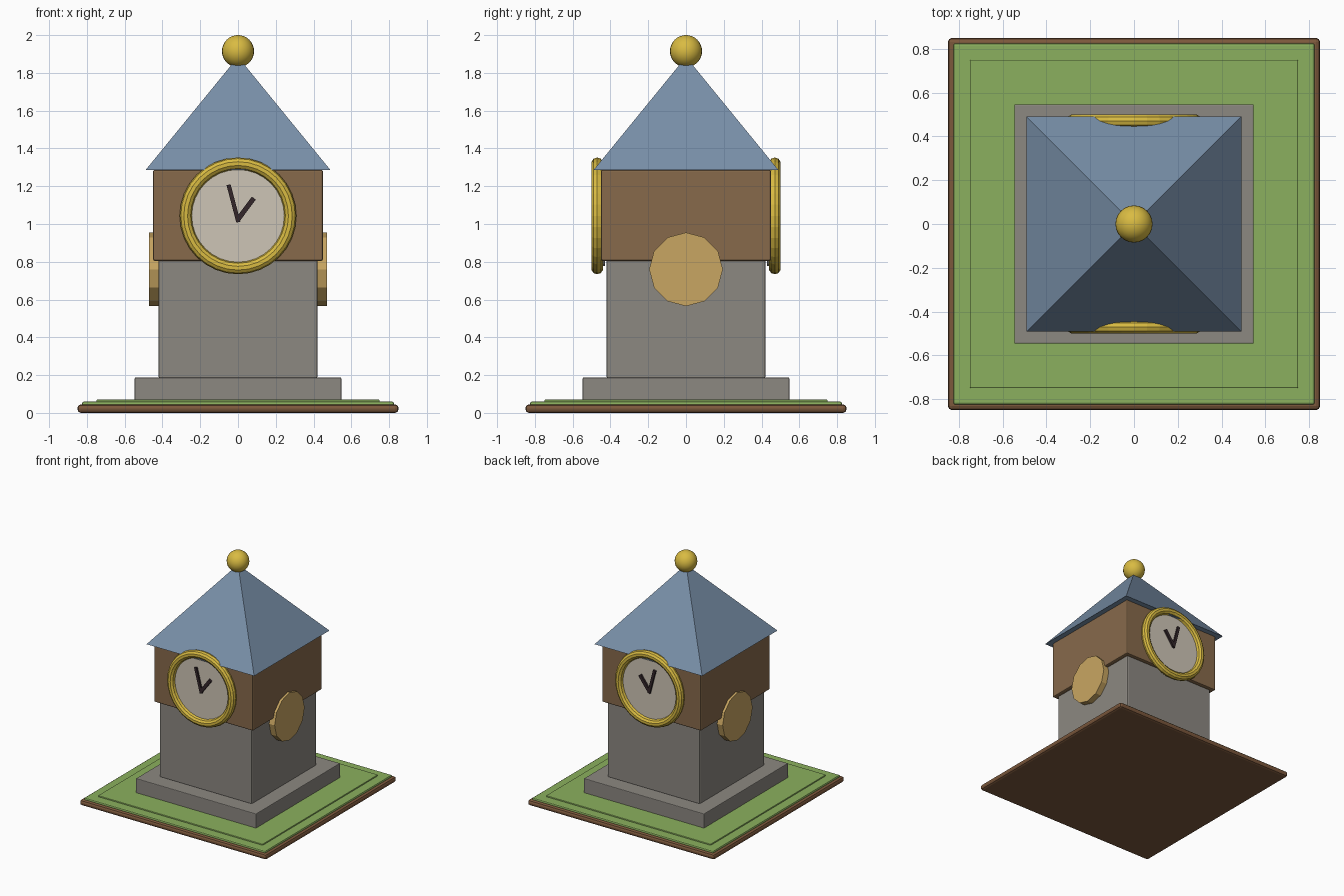
import bpy
from math import pi, atan2, hypot
from mathutils import Matrix, Vector

cube = bpy.data.objects.get("Cube")
if cube:
    bpy.data.objects.remove(cube, do_unlink=True)


def material(name, hex_code):
    """Flat material from an sRGB hex code, stored as linear values."""
    channels = [int(hex_code[i:i + 2], 16) / 255 for i in (0, 2, 4)]
    color = [c / 12.92 if c < 0.04 else ((c + 0.055) / 1.055) ** 2.4 for c in channels] + [1]
    mat = bpy.data.materials.new(name)
    mat.use_nodes = True
    mat.diffuse_color = color
    mat.node_tree.nodes["Principled BSDF"].inputs["Base Color"].default_value = color
    return mat


earth = material("earth brown", "7C583C")
grass = material("grass green", "8BB05E")
stone = material("stone grey", "8C8881")
timber = material("timber brown", "876A4B")
slate = material("slate blue", "788FA8")
gold = material("gold", "D9BB42")
cream = material("dial cream", "CEC5B6")
dark = material("hand dark", "33262A")
tan = material("light wood", "C9A662")


def finish(name, mat):
    obj = bpy.context.object
    obj.name = obj.data.name = name
    obj.data.materials.append(mat)
    return obj


def block(name, mat, half, bottom, top, bevel):
    """Square block centred on the vertical axis, with softened edges."""
    bpy.ops.mesh.primitive_cube_add(size=1)
    obj = finish(name, mat)
    size = (2 * half, 2 * half, top - bottom)
    obj.data.transform(Matrix.Translation((0, 0, (bottom + top) / 2)) @ Matrix.Diagonal((*size, 1)))
    mod = obj.modifiers.new("soft edges", "BEVEL")
    mod.width = bevel
    mod.segments = 2
    return obj


def hand(name, start, end, width, side):
    """Clock hand between two (x, z) points on the dial."""
    dx, dz = end[0] - start[0], end[1] - start[1]
    bpy.ops.mesh.primitive_cube_add(size=1)
    obj = finish(name, dark)
    obj.data.transform(Matrix.Diagonal((width, 0.015, hypot(dx, dz), 1)))
    obj.rotation_euler.y = atan2(dx, dz)
    obj.location = ((start[0] + end[0]) / 2, side * 0.478, (start[1] + end[1]) / 2)


# Ground layers
block("ground_slab", earth, 0.85, 0, 0.045, 0.018)
block("lawn", grass, 0.825, 0.03, 0.06, 0.009)
block("raised_lawn", grass, 0.75, 0.04, 0.07, 0.005)

# Tower body
block("plinth", stone, 0.547, 0.06, 0.187, 0.005)
block("tower", stone, 0.42, 0.18, 0.82, 0.01)
block("clock_storey", timber, 0.45, 0.805, 1.287, 0.01)

# Pyramid roof
bpy.ops.mesh.primitive_cone_add(vertices=4, radius1=0.49 * 2 ** 0.5, depth=0.6)
roof = finish("roof", slate)
roof.data.transform(Matrix.Translation((0, 0, 1.585)) @ Matrix.Rotation(pi / 4, 4, "Z"))

# Ball on the peak
bpy.ops.mesh.primitive_uv_sphere_add(segments=24, ring_count=16, radius=0.085, location=(0, 0, 1.915))
finish("finial_ball", gold)
bpy.ops.object.shade_smooth_by_angle()

# Clocks on the front and back
for label, side in (("front", -1), ("back", 1)):
    bpy.ops.mesh.primitive_cylinder_add(vertices=32, radius=0.265, depth=0.04,
                                        location=(0, side * 0.45, 1.043), rotation=(pi / 2, 0, 0))
    finish(label + "_dial", cream)
    bpy.ops.mesh.primitive_torus_add(major_segments=32, minor_segments=10, major_radius=0.277,
                                     minor_radius=0.032, location=(0, side * 0.47, 1.043),
                                     rotation=(pi / 2, 0, 0))
    finish(label + "_clock_ring", gold)
    hand(label + "_minute_hand", (0.002, 1.01), (-0.05, 1.208), 0.022, side)
    hand(label + "_hour_hand", (-0.002, 1.022), (0.084, 1.137), 0.026, side)

# Round wooden plaques on the sides
for label, side in (("left", 1), ("right", -1)):
    bpy.ops.mesh.primitive_cylinder_add(vertices=12, radius=0.195, depth=0.07,
                                        location=(side * 0.435, 0, 0.76), rotation=(0, pi / 2, 0))
    finish(label + "_plaque", tan)
